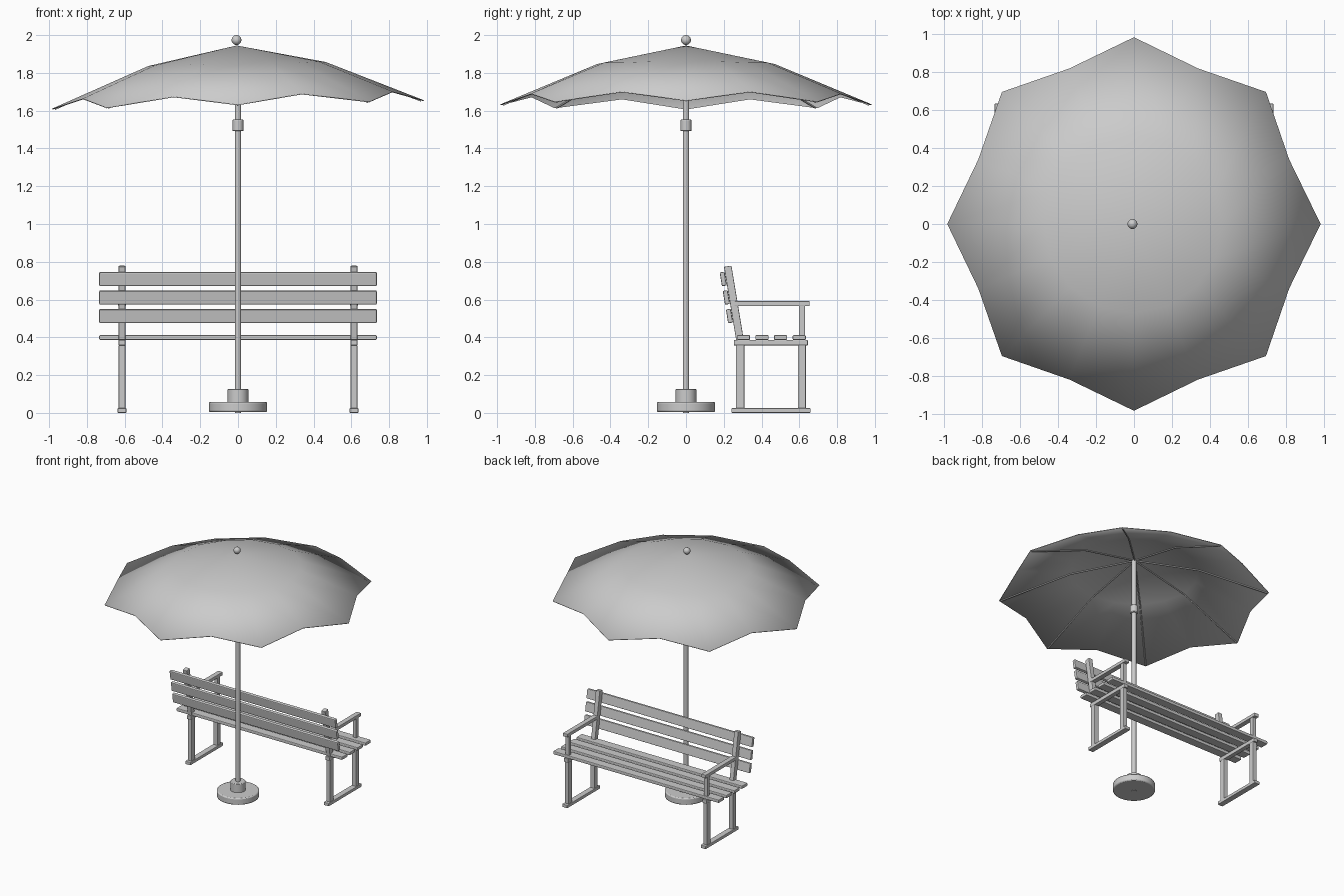
import bpy, bmesh, math
from mathutils import Matrix, Vector

cube = bpy.data.objects.get("Cube")
if cube:
    bpy.data.objects.remove(cube, do_unlink=True)

grey = bpy.data.materials.new("plain_grey")
grey.use_nodes = True
colour = (0.6, 0.6, 0.6, 1)
grey.diffuse_color = colour
grey.node_tree.nodes["Principled BSDF"].inputs["Base Color"].default_value = colour


def add(name, bm, smooth=None, bevel=0, matrix=None):
    """Turn a bmesh into a named object."""
    bmesh.ops.recalc_face_normals(bm, faces=bm.faces)
    mesh = bpy.data.meshes.new(name)
    bm.to_mesh(mesh)
    bm.free()
    mesh.materials.append(grey)
    obj = bpy.data.objects.new(name, mesh)
    bpy.context.collection.objects.link(obj)
    if matrix:
        obj.matrix_world = matrix
    if bevel:
        mod = obj.modifiers.new("soft_edges", 'BEVEL')
        mod.width, mod.segments = bevel, 2
        mod.limit_method = 'ANGLE'
    if smooth:
        bpy.ops.object.select_all(action='DESELECT')
        obj.select_set(True)
        bpy.context.view_layer.objects.active = obj
        bpy.ops.object.shade_smooth_by_angle(angle=math.radians(smooth))
    return obj


def box(name, x, y, z, tilt=0, bevel=0.004):
    """Box from (min, max) ranges, turned about its own x axis."""
    bm = bmesh.new()
    bmesh.ops.create_cube(bm, size=1)
    size = [b - a for a, b in (x, y, z)]
    centre = [(a + b) / 2 for a, b in (x, y, z)]
    bmesh.ops.scale(bm, vec=size, verts=bm.verts)
    place = Matrix.Translation(centre) @ Matrix.Rotation(tilt, 4, 'X')
    return add(name, bm, bevel=bevel, matrix=place)


def cylinder(name, r, z0, z1, bevel=0, sides=32):
    bm = bmesh.new()
    bmesh.ops.create_cone(bm, cap_ends=True, segments=sides, radius1=r, radius2=r,
                          depth=z1 - z0, matrix=Matrix.Translation((0, 0, (z0 + z1) / 2)))
    return add(name, bm, smooth=35, bevel=bevel)


# Umbrella stand
cylinder("umbrella_base", 0.154, 0.004, 0.058, bevel=0.008, sides=48)
cylinder("base_socket", 0.055, 0.05, 0.127, bevel=0.004)
cylinder("pole", 0.017, 0, 1.935, sides=24)
cylinder("pole_collar", 0.029, 1.492, 1.552, bevel=0.004)

# Canopy leans slightly about a point on the pole
pivot = Vector((0, 0, 1.62))
lean = (Matrix.Translation(pivot) @ Matrix.Rotation(math.radians(-1.3), 4, 'Y')
        @ Matrix.Translation(-pivot))
ridge = [(0.47, 1.847), (0.984, 1.633)]
valley = [(0.47, 1.85), (0.887, 1.683)]


def polar(r, z, step):
    a = step * math.pi / 8
    return Vector((r * math.cos(a), r * math.sin(a), z))


bm = bmesh.new()
apex = bm.verts.new((0, 0, 1.945))
inner, rim = [[bm.verts.new(polar(*(valley if i % 2 else ridge)[k], i)) for i in range(16)]
              for k in range(2)]
for i in range(16):
    j = (i + 1) % 16
    bm.faces.new((apex, inner[i], inner[j]))
    bm.faces.new((inner[i], rim[i], rim[j], inner[j]))
canopy = add("canopy", bm, smooth=60, matrix=lean)
shell = canopy.modifiers.new("cloth_thickness", 'SOLIDIFY')
shell.thickness, shell.offset = 0.005, -1

# Ribs under the canopy
drop = Vector((0, 0, -0.009))
for i in range(0, 16, 2):
    curve = bpy.data.curves.new("canopy_rib", 'CURVE')
    curve.dimensions = '3D'
    curve.bevel_depth, curve.bevel_resolution = 0.005, 1
    curve.use_fill_caps = True
    line = curve.splines.new('POLY')
    points = [polar(0.01, 1.943, i), polar(*ridge[0], i), polar(0.97, 1.639, i)]
    line.points.add(len(points) - 1)
    for p, co in zip(line.points, points):
        p.co = (*(co + drop), 1)
    curve.materials.append(grey)
    rib = bpy.data.objects.new("canopy_rib", curve)
    bpy.context.collection.objects.link(rib)
    rib.matrix_world = lean

# Ball on top
bm = bmesh.new()
bmesh.ops.create_uvsphere(bm, u_segments=24, v_segments=12, radius=0.026,
                          matrix=Matrix.Translation((0, 0, 1.974)))
add("finial", bm, smooth=60, matrix=lean)

# Bench end frames
recline = math.radians(9.4)
for side, s in (("left", 1), ("right", -1)):
    def span(half):
        return (s * 0.614 - half, s * 0.614 + half)
    box(side + "_foot", span(0.023), (0.24, 0.66), (0, 0.025))
    box(side + "_back_leg", span(0.018), (0.264, 0.309), (0.02, 0.36))
    box(side + "_front_leg", span(0.018), (0.592, 0.635), (0.02, 0.36))
    box(side + "_seat_rail", span(0.018), (0.254, 0.645), (0.357, 0.387))
    box(side + "_back_post", span(0.018), (0.233, 0.273), (0.387, 0.779), recline)
    box(side + "_arm_post", span(0.016), (0.597, 0.63), (0.385, 0.57))
    box(side + "_armrest", span(0.02), (0.256, 0.655), (0.565, 0.592))

# Seat and back slats
for i in range(4):
    y = 0.304 + 0.0985 * i
    box("seat_slat", (-0.735, 0.735), (y - 0.035, y + 0.035), (0.386, 0.412), bevel=0.006)
for i in range(3):
    y, z = 0.197 + 0.0165 * i, 0.709 - 0.098 * i
    box("back_slat", (-0.735, 0.735), (y - 0.013, y + 0.013), (z - 0.037, z + 0.037),
        recline, bevel=0.006)
